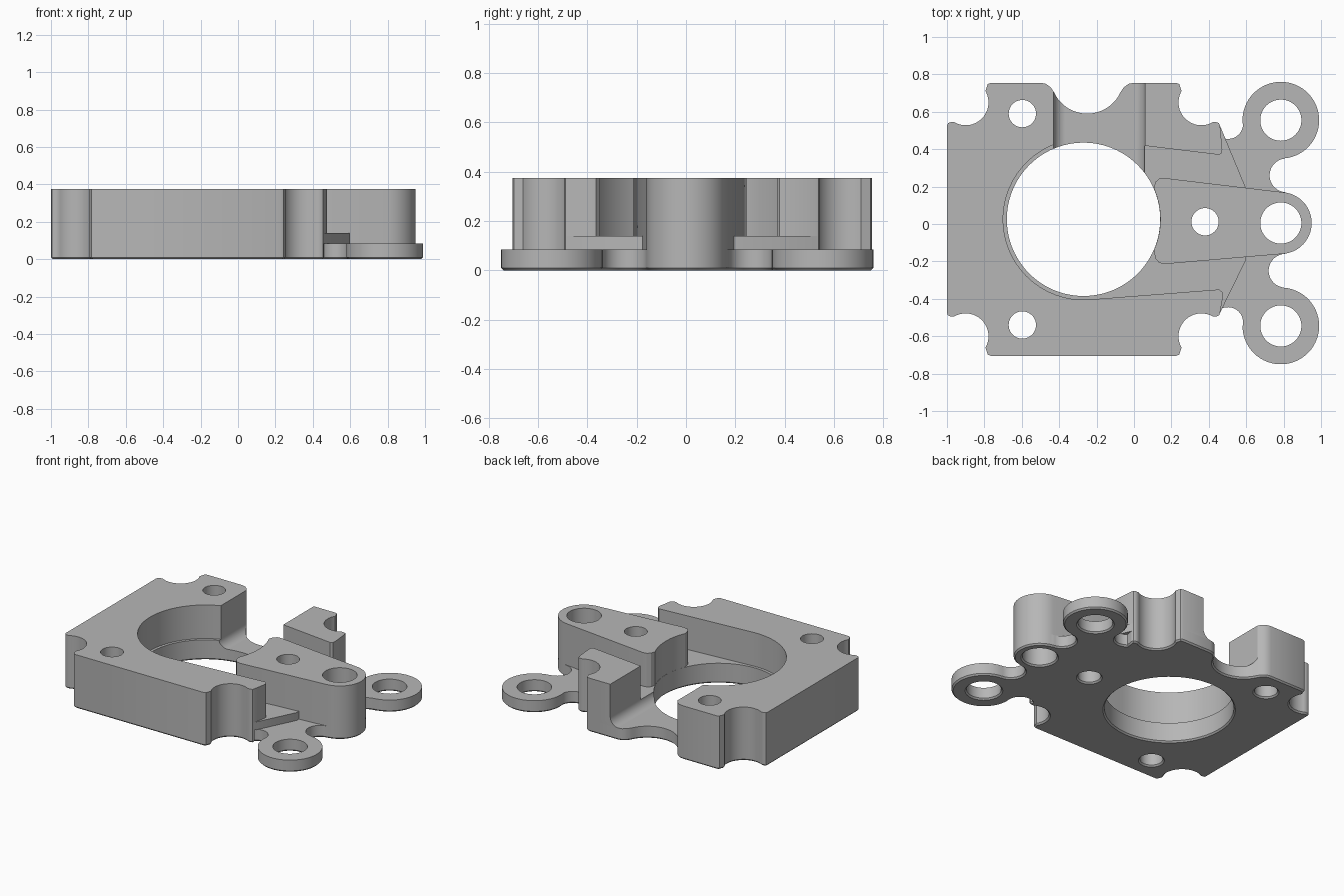
import bpy, bmesh, math

if "Cube" in bpy.data.objects:
    bpy.data.objects.remove(bpy.data.objects["Cube"], do_unlink=True)

grey = bpy.data.materials.new("machined_grey")
grey.use_nodes = True
grey.diffuse_color = (0.47, 0.47, 0.47, 1)
grey.node_tree.nodes["Principled BSDF"].inputs["Base Color"].default_value = (0.47, 0.47, 0.47, 1)

CX, CY = -0.27, 0.025            # centre of the body and its bore
Z_PLATE, Z_FLOOR, Z_TOP = 0.085, 0.14, 0.375


def arc(cx, cy, r, a0, a1):
    """Points along an arc, angles in degrees."""
    n = max(6, int(abs(a1 - a0) / 6))
    return [(cx + r * math.cos(math.radians(a0 + (a1 - a0) * i / n)),
             cy + r * math.sin(math.radians(a0 + (a1 - a0) * i / n))) for i in range(n + 1)]


def add_object(name, bm):
    bmesh.ops.recalc_face_normals(bm, faces=bm.faces)
    mesh = bpy.data.meshes.new(name)
    bm.to_mesh(mesh)
    bm.free()
    mesh.materials.append(grey)
    ob = bpy.data.objects.new(name, mesh)
    bpy.context.scene.collection.objects.link(ob)
    return ob


def prism(name, outline, z0, z1, chamfer=0.0):
    """Extrude an outline, with an optional chamfer round its underside."""
    bm = bmesh.new()
    face = bm.faces.new([bm.verts.new((x, y, z0 + chamfer)) for x, y in outline])
    res = bmesh.ops.extrude_face_region(bm, geom=[face], use_keep_orig=True)
    for v in res["geom"]:
        if isinstance(v, bmesh.types.BMVert):
            v.co.z = z1
    bmesh.ops.recalc_face_normals(bm, faces=bm.faces)
    if chamfer:
        bmesh.ops.inset_individual(bm, faces=[face], thickness=chamfer, depth=0)
        for v in face.verts:
            v.co.z = z0
    return add_object(name, bm)


def cut(ob, *cutters):
    for c in cutters:
        mod = ob.modifiers.new("cut", 'BOOLEAN')
        mod.operation, mod.solver, mod.object = 'DIFFERENCE', 'EXACT', c
        bpy.context.view_layer.objects.active = ob
        bpy.ops.object.modifier_apply(modifier=mod.name)


# One notched body corner, relative to the body centre, mirrored to all four
corner = ([(0.73, 0.5), (0.725, 0.513), (0.713, 0.519)]
          + arc(0.63, 0.625, 0.122, -60, -210)
          + [(0.517, 0.708), (0.512, 0.723), (0.495, 0.73)])


def notch(sx, sy):
    pts = [(CX + sx * x, CY + sy * y) for x, y in corner]
    return pts if sx * sy > 0 else pts[::-1]


# Scoop in the back edge
scoop = ([(0.0, 0.755), (-0.03, 0.749), (-0.055, 0.73)]
         + arc(-0.25, 0.785, 0.195, -25, -155)
         + [(-0.445, 0.73), (-0.47, 0.749), (-0.5, 0.755)])
# Body edge from the right back corner, round the left, to the right front corner
body_edge = notch(1, 1) + scoop + notch(-1, 1) + notch(-1, -1) + notch(1, -1)

# Base plate with two ears and the boss foot
ears = (arc(0.503, -0.525, 0.08, 130, -4)
        + arc(0.785, -0.545, 0.205, 176, 445)[1:]
        + arc(0.81, -0.25, 0.09, 265, 95)
        + arc(0.785, 0.005, 0.165, -80, 80)
        + arc(0.815, 0.26, 0.09, 265, 95)
        + arc(0.785, 0.555, 0.205, -85, 183)
        + arc(0.503, 0.535, 0.08, 3, -130)[1:])
base_plate = prism("base_plate", body_edge + ears, 0, Z_PLATE, 0.01)

# Raised floor ending in slanted steps
raised_floor = prism("raised_floor", body_edge + [(0.595, -0.2), (0.595, 0.2)], Z_PLATE, Z_FLOOR)

# Body wall, open to the right
inner = ([(0.476, -0.385), (0.474, -0.365), (0.455, -0.35)]
         + arc(CX, CY, 0.43, 274, 84)
         + [(0.455, 0.37), (0.47, 0.38), (0.472, 0.40)])
body_wall = prism("body_wall", body_edge + inner, Z_FLOOR, Z_TOP)

# Tapered arm ending in the round boss
arm_edge = (arc(CX, CY, 0.411, 24, -24)
            + [(0.115, -0.185), (0.135, -0.208), (0.166, -0.214)]
            + arc(0.785, 0.005, 0.165, -85, 83)
            + [(0.16, 0.246), (0.135, 0.242), (0.115, 0.225)])
arm = prism("arm", arm_edge, Z_PLATE, Z_TOP)

# Hole cutters, flared at the underside
holes = [(CX, CY, 0.41, 96), (-0.597, 0.59, 0.073, 40), (-0.597, -0.54, 0.073, 40),
         (0.38, 0.012, 0.073, 40), (0.785, 0.005, 0.11, 48),
         (0.785, 0.555, 0.11, 48), (0.785, -0.545, 0.11, 48)]
bm = bmesh.new()
for x, y, r, n in holes:
    rings = []
    for z, rr in ((-0.02, r + 0.03), (0.01, r), (0.5, r)):
        rings.append([bm.verts.new((x + rr * math.cos(math.tau * i / n),
                                    y + rr * math.sin(math.tau * i / n), z)) for i in range(n)])
    for lo, hi in zip(rings, rings[1:]):
        for i in range(n):
            j = (i + 1) % n
            bm.faces.new((lo[i], lo[j], hi[j], hi[i]))
    bm.faces.new(rings[0][::-1])
    bm.faces.new(rings[-1])
hole_cutter = add_object("hole_cutter", bm)

# Channel cutter with rounded lower corners, running from bore to back edge
R, XL, XR, ZB = 0.065, -0.43, 0.058, Z_PLATE - 0.0005
section = ([(XR, 0.5), (XL, 0.5)] + arc(XL + R, ZB + R, R, 180, 270)
           + arc(XR - R, ZB + R, R, 270, 360))
bm = bmesh.new()
ends = [[bm.verts.new((x, y, z)) for x, z in section] for y in (0.06, 0.9)]
for i in range(len(section)):
    j = (i + 1) % len(section)
    bm.faces.new((ends[0][i], ends[0][j], ends[1][j], ends[1][i]))
bm.faces.new(ends[0][::-1])
bm.faces.new(ends[1])
channel_cutter = add_object("channel_cutter", bm)

cut(base_plate, hole_cutter)
cut(arm, hole_cutter)
cut(raised_floor, hole_cutter, channel_cutter)
cut(body_wall, hole_cutter, channel_cutter)
for c in (hole_cutter, channel_cutter):
    bpy.data.objects.remove(c, do_unlink=True)

# Smooth curved walls, keep edges sharp
for ob in (base_plate, raised_floor, body_wall, arm):
    bpy.ops.object.select_all(action='DESELECT')
    ob.select_set(True)
    bpy.context.view_layer.objects.active = ob
    bpy.ops.object.shade_smooth_by_angle(angle=math.radians(30))
